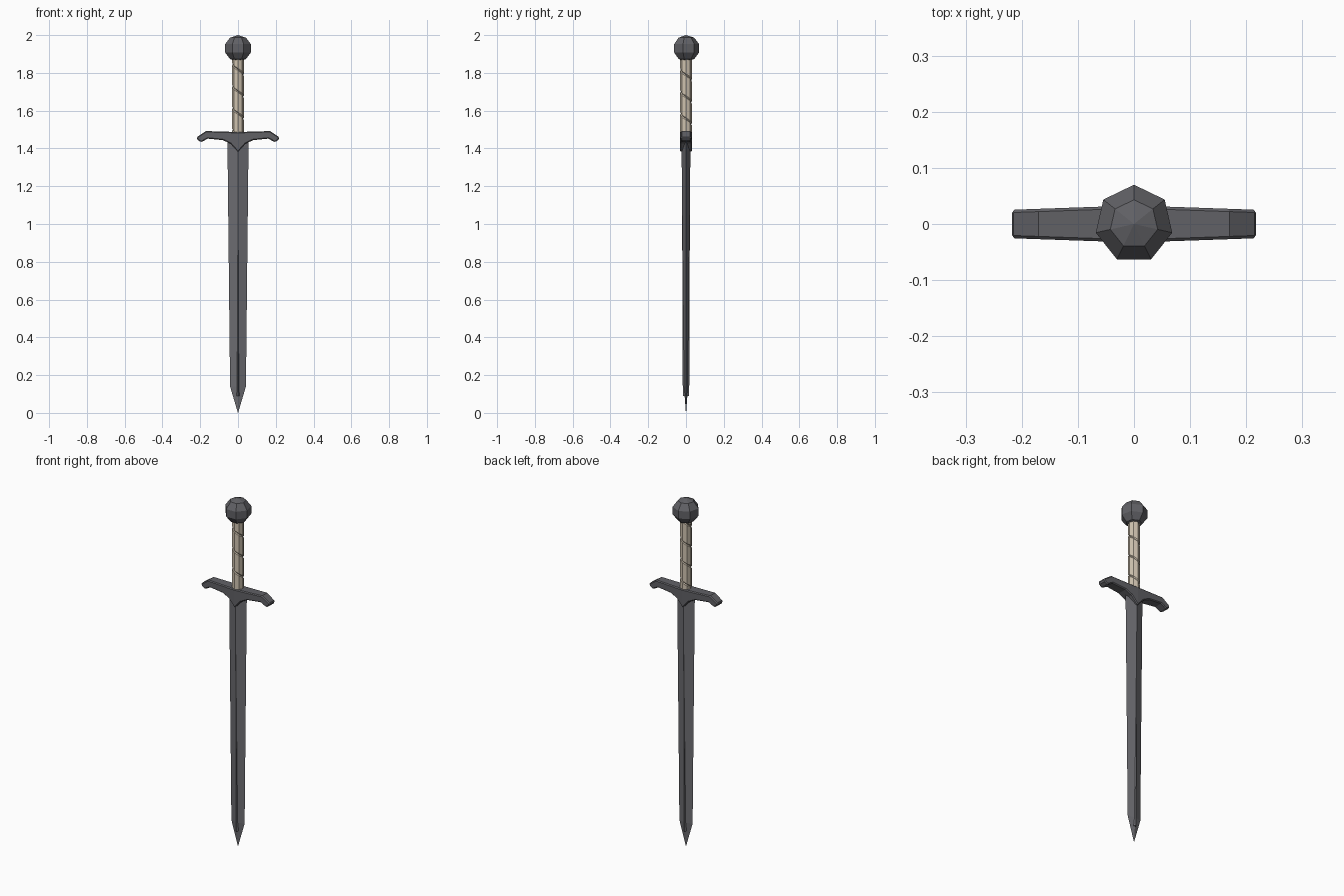
import bpy, bmesh, math

if "Cube" in bpy.data.objects:
    bpy.data.objects.remove(bpy.data.objects["Cube"])


def material(name, r, g, b):
    m = bpy.data.materials.new(name)
    m.diffuse_color = (r, g, b, 1)
    m.use_nodes = True
    m.node_tree.nodes["Principled BSDF"].inputs["Base Color"].default_value = m.diffuse_color
    return m


blade_steel = material("blade_steel", 0.15, 0.15, 0.165)
dark_steel = material("dark_steel", 0.12, 0.12, 0.132)
leather = material("pale_leather", 0.62, 0.54, 0.43)


def finish(bm, name, mat):
    bmesh.ops.recalc_face_normals(bm, faces=bm.faces)
    me = bpy.data.meshes.new(name)
    bm.to_mesh(me)
    bm.free()
    ob = bpy.data.objects.new(name, me)
    bpy.context.collection.objects.link(ob)
    me.materials.append(mat)
    return ob


def diamond_loft(name, rings, mat):
    """Loft diamond sections given as (z, half width, half thickness)."""
    bm = bmesh.new()
    loops = []
    for z, w, t in rings:
        loops.append([bm.verts.new(p) for p in
                      ((w, 0, z), (0, t, z), (-w, 0, z), (0, -t, z))])
    for a, b in zip(loops, loops[1:]):
        for i in range(4):
            j = (i + 1) % 4
            bm.faces.new((a[i], a[j], b[j], b[i]))
    bm.faces.new(loops[0])
    bm.faces.new(loops[-1])
    return finish(bm, name, mat)


# Blade, and the raised rib that emerges toward the tip
diamond_loft("blade", [(1.45, 0.056, 0.024), (0.14, 0.042, 0.011),
                       (0.0, 0.0005, 0.0005)], blade_steel)
diamond_loft("blade_rib", [(1.44, 0.012, 0.022), (0.09, 0.011, 0.017)], blade_steel)

# Crossguard: half profile, mirrored, thinner toward the ends
half = [(0, 1.487), (0.17, 1.492), (0.219, 1.459), (0.213, 1.444),
        (0.195, 1.433), (0.16, 1.452), (0.08, 1.444), (0.04, 1.425), (0, 1.38)]
bm = bmesh.new()
front, back = [[bm.verts.new((x, s * (0.033 - 0.035 * x), z)) for x, z in half]
               for s in (-1, 1)]
bm.faces.new(front)
bm.faces.new(back)
for i in range(len(half) - 1):
    bm.faces.new((front[i], front[i + 1], back[i + 1], back[i]))
guard = finish(bm, "crossguard", dark_steel)
guard.modifiers.new("mirror", 'MIRROR')
bev = guard.modifiers.new("bevel", 'BEVEL')
bev.width = 0.005
bev.segments = 1
bev.limit_method = 'ANGLE'
bev.angle_limit = math.radians(50)

# Grip: column with a spiral groove
SIDES, PITCH, LOW, HIGH = 8, 0.116, 1.47, 1.88
strip = [(0.0, 0.031), (0.006, 0.026), (0.012, 0.031)]
bm = bmesh.new()
columns = []
for c in range(SIDES + 1):
    a = 2 * math.pi * c / SIDES
    col = []
    for k in range(6):
        for dz, r in strip:
            z = LOW - 0.035 + PITCH * (k - c / SIDES) + dz
            if z < LOW or z > HIGH:
                r = 0.031
            z = min(max(z, LOW), HIGH)
            col.append(bm.verts.new((r * math.cos(a), r * math.sin(a), z)))
    columns.append(col)
for a, b in zip(columns, columns[1:]):
    for j in range(len(a) - 1):
        bm.faces.new((a[j], b[j], b[j + 1], a[j + 1]))
bmesh.ops.remove_doubles(bm, verts=bm.verts, dist=0.0002)
finish(bm, "grip", leather)

# Pommel: seven-sided faceted ball
bm = bmesh.new()
bmesh.ops.create_uvsphere(bm, u_segments=7, v_segments=5, radius=0.07)
for v in bm.verts:
    v.co.x *= 1.05
    v.co.y *= 1.05
    v.co.z += 1.93
finish(bm, "pommel", dark_steel)
